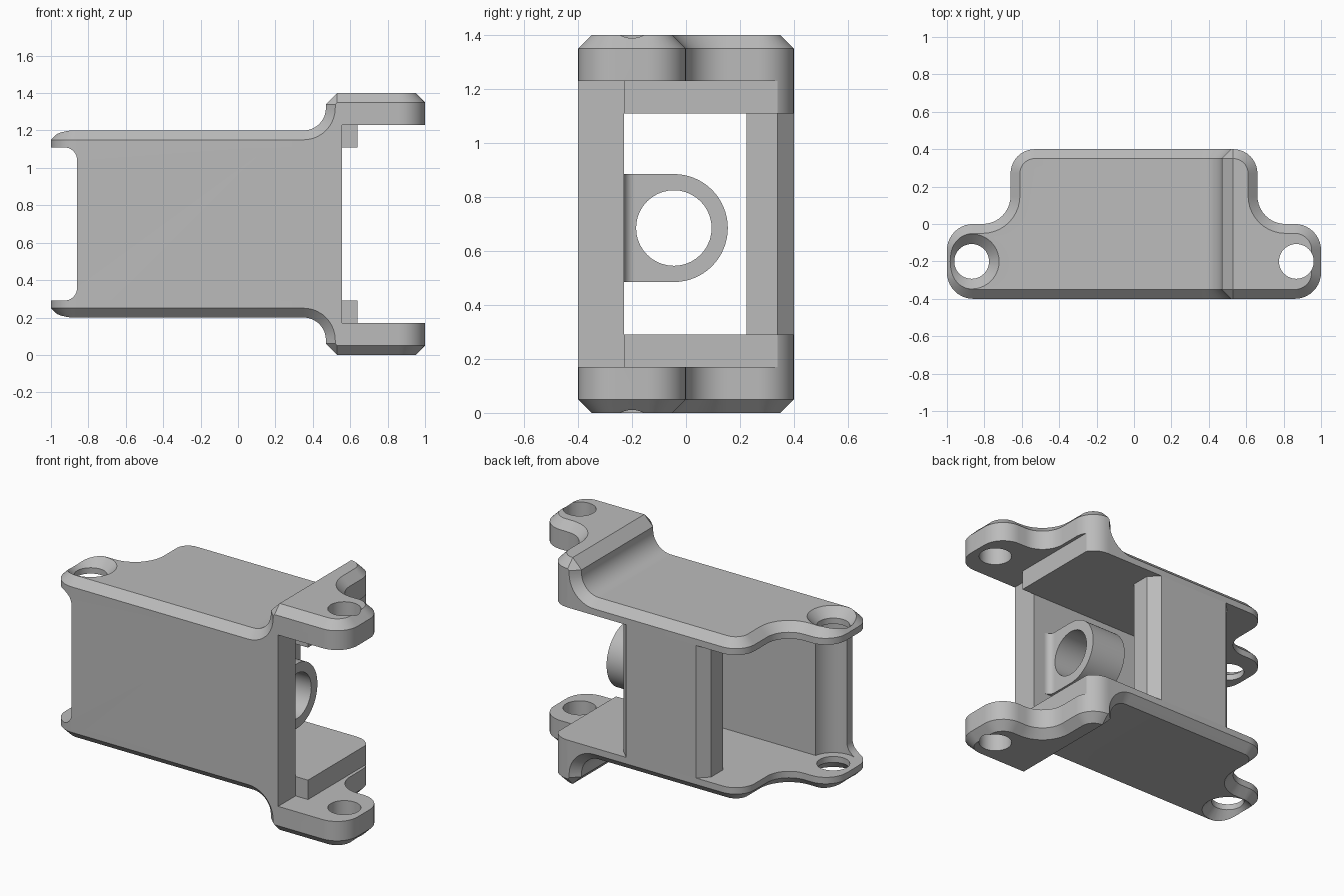
import bpy, bmesh, math
from mathutils import Vector

if "Cube" in bpy.data.objects:
    bpy.data.objects.remove(bpy.data.objects["Cube"])

MID = 0.7          # height of the mirror plane between the two plates
SEG = 10           # segments per rounded corner

grey = bpy.data.materials.new("plain_grey")
grey.diffuse_color = (0.5, 0.5, 0.5, 1)
grey.use_nodes = True
grey.node_tree.nodes["Principled BSDF"].inputs["Base Color"].default_value = grey.diffuse_color


def finish_mesh(name, bm, z=MID):
    bmesh.ops.recalc_face_normals(bm, faces=bm.faces)
    me = bpy.data.meshes.new(name)
    bm.to_mesh(me)
    bm.free()
    ob = bpy.data.objects.new(name, me)
    ob.location.z = z
    me.materials.append(grey)
    bpy.context.collection.objects.link(ob)
    return ob


def prism(name, pts, axis, lo, hi):
    """Extrude a 2D profile along an axis; profile uses the other two axes in order."""
    def place(p, t):
        v = list(p)
        v.insert("xyz".index(axis), t)
        return v
    bm = bmesh.new()
    a = [bm.verts.new(place(p, lo)) for p in pts]
    b = [bm.verts.new(place(p, hi)) for p in pts]
    n = len(pts)
    bm.faces.new(a[::-1])
    bm.faces.new(b)
    for i in range(n):
        j = (i + 1) % n
        bm.faces.new((a[i], a[j], b[j], b[i]))
    return finish_mesh(name, bm)


def box(name, x0, x1, y0, y1, z0, z1):
    return prism(name, [(x0, y0), (x1, y0), (x1, y1), (x0, y1)], "z", z0, z1)


def arc(cx, cy, r, a0, a1, n=SEG):
    out = []
    for i in range(n + 1):
        t = math.radians(a0 + (a1 - a0) * i / n)
        out.append((cx + r * math.cos(t), cy + r * math.sin(t)))
    return out


def cone(name, center, r0, r1, lo, hi):
    """Upright round cutter."""
    bm = bmesh.new()
    bmesh.ops.create_cone(bm, cap_ends=True, segments=40, radius1=r0, radius2=r1, depth=hi - lo)
    bmesh.ops.translate(bm, verts=bm.verts, vec=Vector((center[0], center[1], (lo + hi) / 2)))
    return finish_mesh(name, bm)


def apply_mod(ob, mod):
    bpy.context.view_layer.objects.active = ob
    bpy.ops.object.modifier_apply(modifier=mod.name)


def boolean(ob, cutter, op="DIFFERENCE"):
    mod = ob.modifiers.new("cut", "BOOLEAN")
    mod.operation, mod.solver, mod.object = op, "EXACT", cutter
    cutter.hide_render = True
    apply_mod(ob, mod)
    bpy.data.objects.remove(cutter)


def plate_ring(d, low, high):
    """Eared plate outline inset by d, with the step in height along x."""
    r = 0.12 + (0.05 - d)
    step = [(x, z) for x, z in arc(0.35, low + r, r, -90, 0)]
    step += [(0.35 + r, high - (0.06 if d else 0.01)), (0.53, high)]
    c = 0.14 - d
    L = lambda pts: [(x, y, low) for x, y in pts]
    H = lambda pts: [(x, y, high) for x, y in pts]
    ring = L(arc(-0.86, -0.26, c, 180, 270))
    ring += [(x, -0.4 + d, z) for x, z in step]
    ring += H(arc(0.86, -0.26, c, 270, 360) + arc(0.86, -0.14, c, 0, 90)
              + arc(0.81, 0.15, 0.15 + d, 270, 180) + arc(0.53, 0.27, 0.13 - d, 0, 90))
    ring += [(x, 0.4 - d, z) for x, z in step[-2::-1]]
    ring += L(arc(-0.53, 0.27, 0.13 - d, 90, 180) + arc(-0.81, 0.15, 0.15 + d, 360, 270)
              + arc(-0.86, -0.14, c, 90, 180))
    return ring, len(step)


# Stepped plate with chamfered rim (upper one, mirrored later)
outer, m = plate_ring(0, 0.45, 0.65)
inner, m = plate_ring(0.05, 0.5, 0.7)
n = len(outer)
bm = bmesh.new()
base = [bm.verts.new((x, y, 0.41)) for x, y, z in outer]
rim = [bm.verts.new(p) for p in outer]
top = [bm.verts.new(p) for p in inner]
for i in range(n):
    j = (i + 1) % n
    bm.faces.new((base[i], base[j], rim[j], rim[i]))
    bm.faces.new((rim[i], rim[j], top[j], top[i]))
bm.faces.new(base[::-1])
A = SEG + 1                       # points per corner arc
f0, e = A, A + m + 4 * A - 1      # first front step point, last rear corner point
r0 = e + m - 1                    # rear partner of the first front step point
bm.faces.new(top[:f0 + 1] + top[r0:])
bm.faces.new(top[f0 + m - 1:e + 1])
for k in range(m - 1):
    bm.faces.new((top[f0 + k], top[f0 + k + 1], top[r0 - k - 1], top[r0 - k]))
plates = finish_mesh("stepped_plates", bm)

# Recess under the raised ends, screw holes and countersink
boolean(plates, box("recess_cutter", 0.64, 1.2, -0.6, 0.6, 0.2, 0.53))
boolean(plates, box("front_recess_cutter", 0.555, 1.3, -0.7, -0.23, 0.1, 0.53))
for x in (-0.868, 0.868):
    boolean(plates, cone("hole_cutter", (x, -0.2), 0.093, 0.093, 0.3, 0.9))
boolean(plates, cone("countersink_cutter", (-0.868, -0.2), 0.093, 0.201, 0.446, 0.554))
mir = plates.modifiers.new("mirror", "MIRROR")
mir.use_axis = (False, False, True)
mir.use_mirror_merge = False
apply_mod(plates, mir)

# Front wall, flared into the plates at its left end and scooped for the screw
left = arc(-0.93, 0.34, 0.07, 90, 0) + arc(-0.93, -0.34, 0.07, 0, -90)
wall = prism("front_wall", left + [(0.555, -0.41), (0.555, 0.41)], "y", -0.4, -0.23)
outline = [(x, y) for x, y, z in outer]
boolean(wall, prism("outline_cutter", outline, "z", -0.6, 0.6), "INTERSECT")
boolean(wall, cone("scoop_cutter", (-0.868, -0.2), 0.145, 0.145, -0.6, 0.6))
# Wall extension beside the raised end
ends = []

# Back wall with chamfered outer corners
back = prism("back_wall", [(-0.41, 0.225), (0.19, 0.225), (0.19, 0.34), (0.13, 0.4),
                           (-0.35, 0.4), (-0.41, 0.34)], "z", -0.41, 0.41)

# Rounded boss with a bore along x
CY, CZ = -0.045, -0.015
boss = prism("bored_boss", [(-0.23, CZ - 0.2)] + arc(CY, CZ, 0.2, -90, 90, 32)
             + [(-0.23, CZ + 0.2)], "x", 0.2, 0.435)
boolean(boss, prism("bore_cutter", arc(CY, CZ, 0.14, 0, 351, 39), "x", 0.0, 0.7))

# Fillets joining the boss to the front wall
for name, x, s in (("boss_fillet_right", 0.435, 1), ("boss_fillet_left", 0.2, -1)):
    curve = [(x + s * (0.04 + px), -0.19 + py) for px, py in arc(0, 0, 0.04, 180, 270)]
    prism(name, [(x, -0.23)] + curve, "z", CZ - 0.2, CZ + 0.2)

# Smooth the rounded surfaces, keep the edges crisp
for ob in bpy.context.scene.objects:
    ob.select_set(True)
bpy.context.view_layer.objects.active = plates
bpy.ops.object.shade_smooth_by_angle(angle=math.radians(30))
